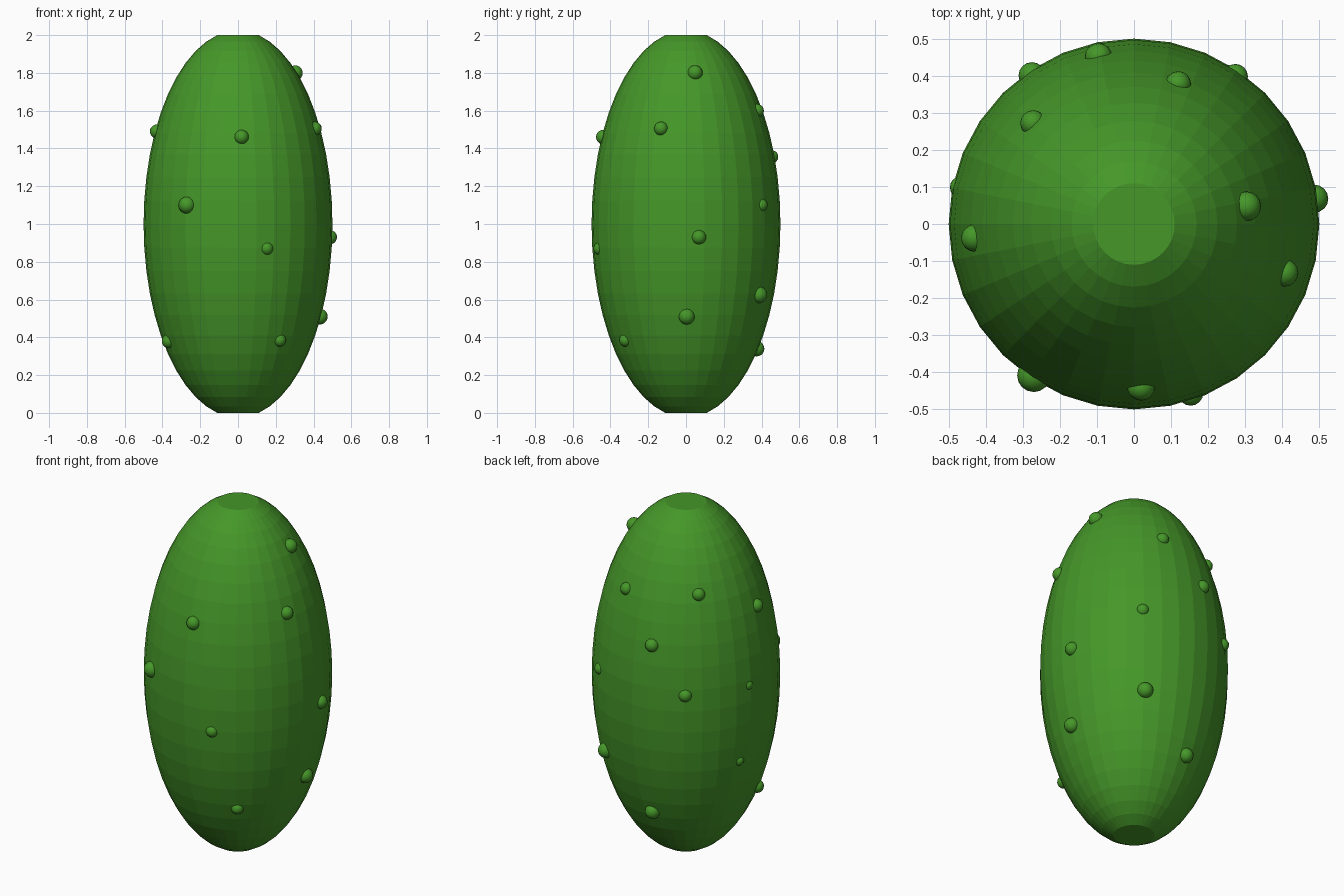
import bpy, bmesh, math

if "Cube" in bpy.data.objects:
    bpy.data.objects.remove(bpy.data.objects["Cube"])

green = bpy.data.materials.new("cucumber green")
green.diffuse_color = (0.06, 0.31, 0.022, 1)
green.use_nodes = True
green.node_tree.nodes["Principled BSDF"].inputs["Base Color"].default_value = green.diffuse_color

R, CAP, SEG, BANDS = 0.5, 0.11, 32, 22
A0 = math.asin(CAP / R)
B = 1 / math.cos(A0)          # ellipse half height before the ends are cut flat


def radius_at(z):
    return R * math.sqrt(1 - ((z - 1) / B) ** 2)


def add_object(name, bm, smooth):
    me = bpy.data.meshes.new(name)
    bmesh.ops.recalc_face_normals(bm, faces=bm.faces)
    for f in bm.faces:
        f.smooth = smooth
    bm.to_mesh(me)
    bm.free()
    me.materials.append(green)
    ob = bpy.data.objects.new(name, me)
    bpy.context.collection.objects.link(ob)
    return ob


# body: faceted ellipsoid with small flat ends
bm = bmesh.new()
rings = []
for i in range(BANDS + 1):
    a = A0 + (math.pi - 2 * A0) * i / BANDS
    r, z = R * math.sin(a), 1 - B * math.cos(a)
    rings.append([bm.verts.new((r * math.cos(2 * math.pi * k / SEG),
                                r * math.sin(2 * math.pi * k / SEG), z)) for k in range(SEG)])
for lo, hi in zip(rings, rings[1:]):
    for k in range(SEG):
        n = (k + 1) % SEG
        bm.faces.new((lo[k], lo[n], hi[n], hi[k]))
bm.faces.new(rings[0][::-1])
bm.faces.new(rings[-1])
add_object("body", bm, False)

# bumps: direction around the body in degrees, height, size, depth sunk into the skin
bumps = [
    (272.5, 1.46, .038, .008), (236.5, 1.10, .045, .008), (288.5, .87, .034, .015),
    (304.5, .385, .034, .012), (200, .38, .037, .008), (185, 1.49, .037, .008),
    (9, 1.80, .040, .006), (342, 1.505, .037, .008), (8, .93, .038, .008),
    (0.5, .51, .042, .006), (57.5, .625, .043, .006), (72.5, 1.60, .035, .010),
    (102, 1.355, .037, .008), (55.5, 1.10, .034, .015), (97, .34, .041, .006),
    (135, 1.63, .035, .010), (124.5, 1.09, .036, .012), (168, 1.09, .030, .021),
    (163, .65, .030, .019),
]
for i, (deg, z, size, sink) in enumerate(bumps):
    bm = bmesh.new()
    bmesh.ops.create_uvsphere(bm, u_segments=16, v_segments=10, radius=size)
    ob = add_object(f"bump_{i + 1}", bm, True)
    t, r = math.radians(deg), radius_at(z) - sink
    ob.location = (r * math.cos(t), r * math.sin(t), z)
